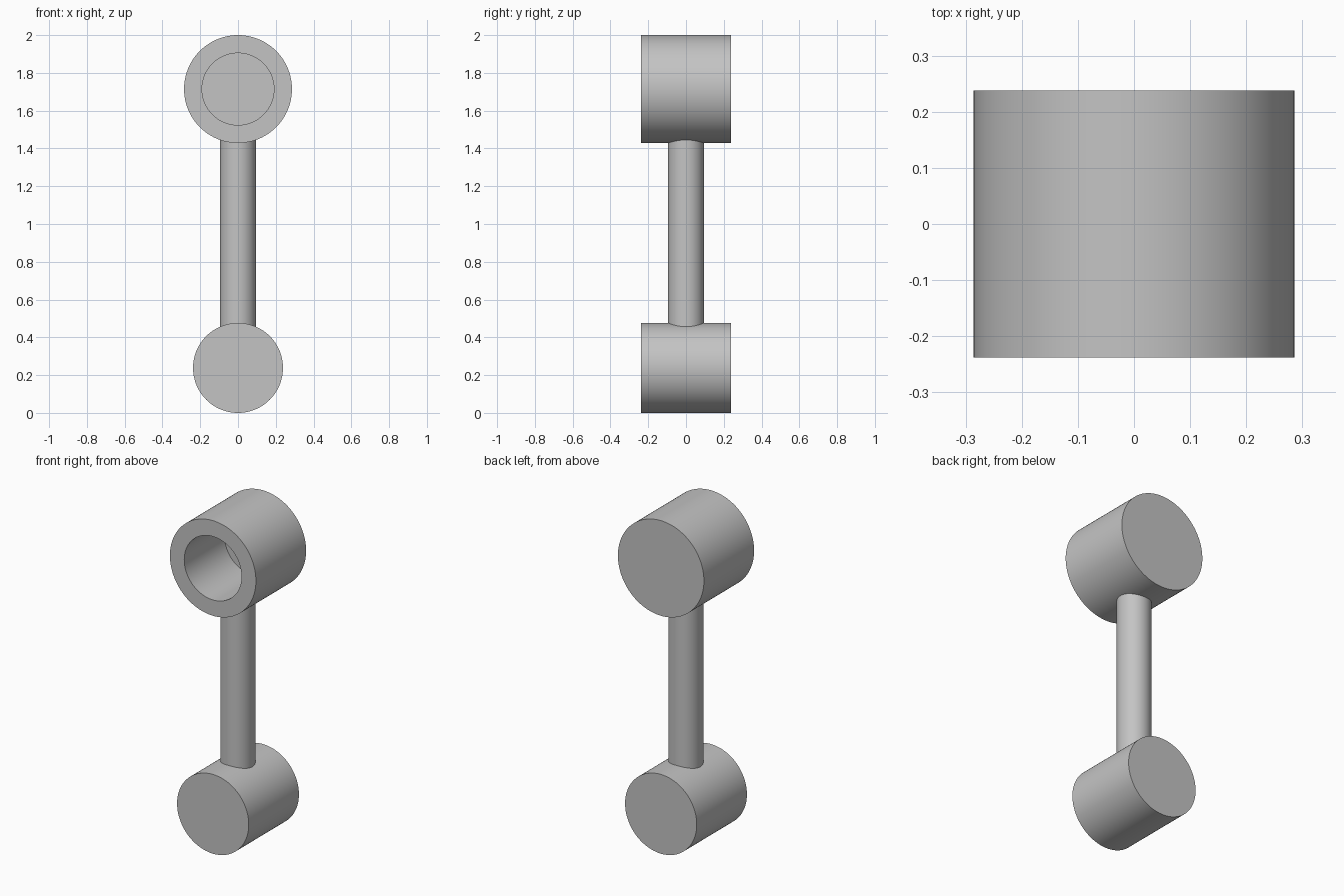
import bpy
import bmesh
import math
from mathutils import Matrix

cube = bpy.data.objects.get("Cube")
if cube:
    bpy.data.objects.remove(cube, do_unlink=True)

U = 1 / 21        # base unit: the whole part is 42 units tall
SEGMENTS = 96

grey = bpy.data.materials.new("plain_grey")
grey.use_nodes = True
grey.diffuse_color = (0.55, 0.55, 0.55, 1)
grey.node_tree.nodes["Principled BSDF"].inputs["Base Color"].default_value = grey.diffuse_color


def turned_part(name, profile, height, lying):
    """Revolve (radius, axial) points and close both ends with flat caps."""
    bm = bmesh.new()
    rings = []
    for radius, axial in profile:
        ring = []
        for i in range(SEGMENTS):
            a = math.tau * i / SEGMENTS
            ring.append(bm.verts.new((radius * U * math.cos(a), radius * U * math.sin(a), axial * U)))
        rings.append(ring)
    for lower, upper in zip(rings, rings[1:]):
        for i in range(SEGMENTS):
            j = (i + 1) % SEGMENTS
            bm.faces.new((lower[i], lower[j], upper[j], upper[i]))
    bm.faces.new(rings[0])
    bm.faces.new(rings[-1])
    bmesh.ops.recalc_face_normals(bm, faces=bm.faces[:])
    # Lying parts have their axial direction pointing to the front
    if lying:
        bm.transform(Matrix.Rotation(math.pi / 2, 4, "X"))
    bm.transform(Matrix.Translation((0, 0, height * U)))
    mesh = bpy.data.meshes.new(name)
    bm.to_mesh(mesh)
    bm.free()
    mesh.materials.append(grey)
    obj = bpy.data.objects.new(name, mesh)
    bpy.context.collection.objects.link(obj)
    bpy.ops.object.select_all(action="DESELECT")
    obj.select_set(True)
    bpy.context.view_layer.objects.active = obj
    bpy.ops.object.shade_smooth_by_angle(angle=math.radians(30))


# Solid lower drum
turned_part("lower_drum", [(5, -5), (5, 5)], 5, True)
# Upper drum with a blind bore opening to the front
turned_part("upper_socket", [(6, -5), (6, 5), (4, 5), (4, -3)], 36, True)
# Upright rod, its ends buried in both drums
turned_part("connecting_rod", [(2, 8.5), (2, 30.9)], 0, False)
